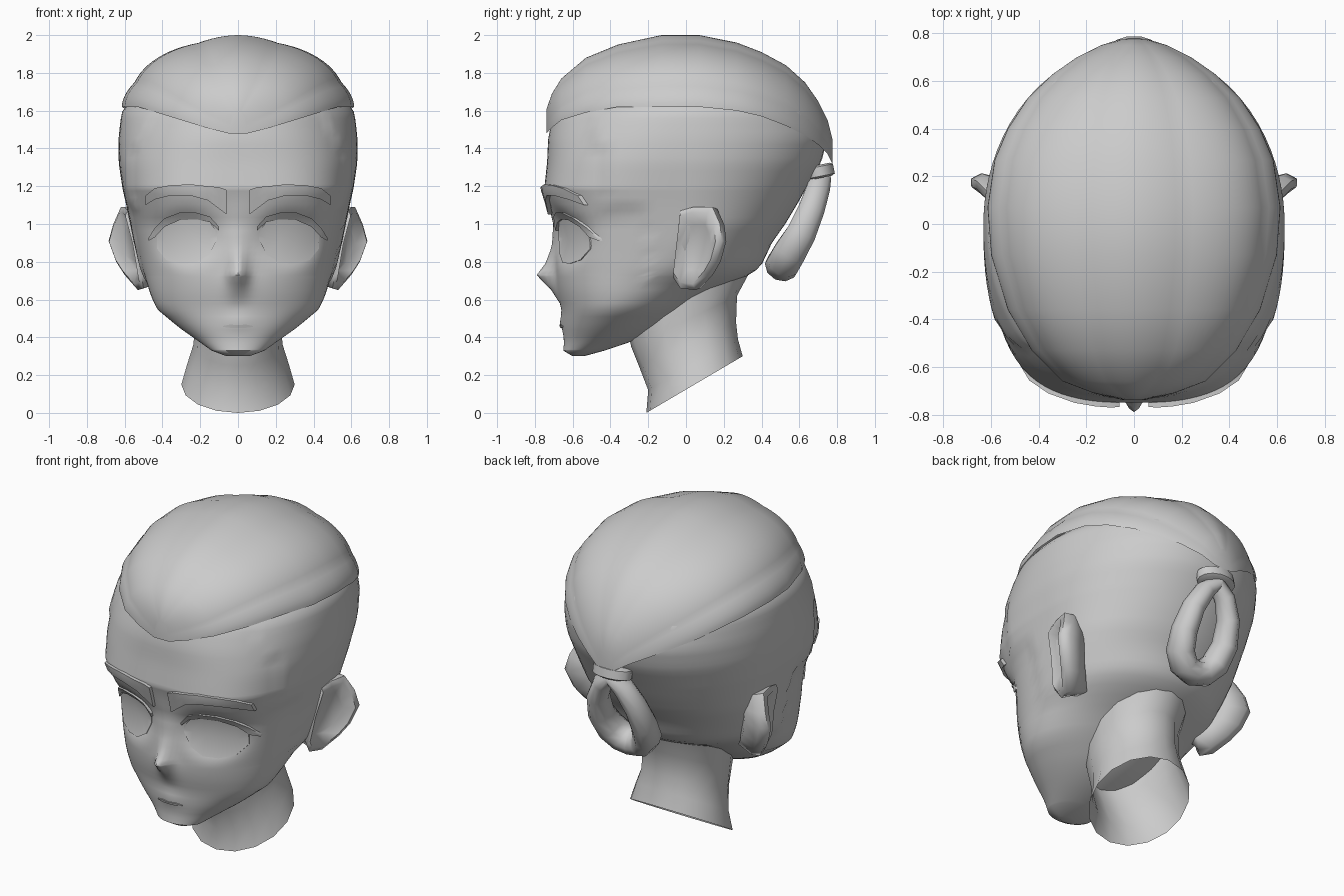
import bpy, bmesh, math
from mathutils import Vector

if "Cube" in bpy.data.objects:
    bpy.data.objects.remove(bpy.data.objects["Cube"])

grey = bpy.data.materials.new("plain_grey")
grey.diffuse_color = (0.6, 0.6, 0.6, 1)
grey.use_nodes = True
grey.node_tree.nodes["Principled BSDF"].inputs["Base Color"].default_value = grey.diffuse_color


def lerp_table(table, k):
    """Interpolate rows of a table keyed on the first column."""
    if k <= table[0][0]:
        return table[0][1:]
    for a, b in zip(table, table[1:]):
        if k <= b[0]:
            t = (k - a[0]) / (b[0] - a[0])
            return [p + (q - p) * t for p, q in zip(a[1:], b[1:])]
    return table[-1][1:]


def finish(name, bm, angle=50):
    bmesh.ops.recalc_face_normals(bm, faces=bm.faces)
    me = bpy.data.meshes.new(name)
    bm.to_mesh(me)
    bm.free()
    ob = bpy.data.objects.new(name, me)
    bpy.context.collection.objects.link(ob)
    me.materials.append(grey)
    bpy.ops.object.select_all(action='DESELECT')
    ob.select_set(True)
    bpy.context.view_layer.objects.active = ob
    bpy.ops.object.shade_smooth_by_angle(angle=math.radians(angle))
    return ob


def loft(name, rings, closed=True, cap_start=False, cap_end=False, angle=50):
    bm = bmesh.new()
    vs = [[bm.verts.new(p) for p in r] for r in rings]
    n = len(vs[0])
    for a, b in zip(vs, vs[1:]):
        for i in range(n if closed else n - 1):
            j = (i + 1) % n
            bm.faces.new((a[i], a[j], b[j], b[i]))
    if cap_start:
        bm.faces.new(vs[0])
    if cap_end:
        bm.faces.new(vs[-1])
    return finish(name, bm, angle)


# Head sections: z, front y, back y, widest y, half width, squareness
HEAD = [
    (0.30, -0.60, -0.54, -0.57, 0.06, 2.0), (0.33, -0.65, -0.43, -0.55, 0.14, 2.0),
    (0.38, -0.645, -0.28, -0.48, 0.21, 2.0), (0.45, -0.655, -0.14, -0.42, 0.31, 2.0),
    (0.55, -0.66, 0.0, -0.35, 0.43, 2.0), (0.63, -0.68, 0.12, -0.3, 0.465, 2.1),
    (0.70, -0.69, 0.28, -0.25, 0.485, 2.2), (0.77, -0.69, 0.39, -0.15, 0.51, 2.4),
    (0.90, -0.69, 0.45, -0.05, 0.54, 2.6), (1.0, -0.69, 0.52, 0, 0.56, 2.7),
    (1.1, -0.72, 0.58, 0, 0.58, 2.9), (1.19, -0.75, 0.63, 0, 0.60, 3.0),
    (1.33, -0.735, 0.71, 0, 0.62, 2.7), (1.45, -0.73, 0.74, 0, 0.62, 2.4),
    (1.55, -0.71, 0.72, 0, 0.61, 2.2), (1.60, -0.69, 0.70, 0, 0.60, 2.1),
    (1.65, -0.63, 0.66, 0, 0.56, 2.0), (1.75, -0.5, 0.52, 0, 0.43, 2.0),
    (1.84, -0.3, 0.32, 0, 0.25, 2.0)]
# Nose: z, forward amount, spread
NOSE = [(0.58, 0, 0.06), (0.65, 0.03, 0.06), (0.73, 0.10, 0.05), (0.79, 0.055, 0.05),
        (0.88, 0.02, 0.05), (1.05, 0.01, 0.07), (1.15, 0, 0.07)]


def relief(x, z):
    """Forward offset of the face: nose, eye sockets and lips."""
    amp, s = lerp_table(NOSE, z)
    out = amp * math.exp(-(x / s) ** 2)
    dx, dz = (abs(x) - 0.27) / 0.16, (z - 0.93) / 0.13
    out -= 0.05 * math.exp(-(dx * dx + dz * dz) ** 2)
    out += 0.012 * math.exp(-(x / 0.08) ** 2 - ((z - 0.48) / 0.03) ** 2)
    return out


def front_y(x, z):
    yf, yb, yc, w, n = lerp_table(HEAD, z)
    k = max(0.0, 1 - min(1, abs(x) / w) ** n) ** (1 / n)
    return yc - (yc - yf) * k - relief(x, z)


def head_ring(z, seg=88):
    yf, yb, yc, w, n = lerp_table(HEAD, z)
    ring = []
    for i in range(seg):
        a = 2 * math.pi * i / seg
        th = a - 0.4 * math.sin(a)          # finer spacing across the face
        s, c = math.sin(th), math.cos(th)
        d, e = (yc - yf, n) if c > 0 else (yb - yc, 2.0)
        r = ((abs(s) / w) ** e + (abs(c) / d) ** e) ** (-1 / e)
        x, y = r * s, yc - r * c
        if c > 0:
            y -= relief(x, z) * min(1, c * 2)
        hairline = -0.5 if z > 1.4 else -0.43 if z > 1.1 else -0.2
        if z > 0.7 and y > hairline:        # raised side hair
            x, y = x * 1.02, y * 1.01
        ring.append((x, y, z))
    return ring


zs = sorted({round(0.30 + 0.035 * i, 3) for i in range(44)} | {0.33, 0.73, 1.19, 1.84})
loft("head", [head_ring(z) for z in zs], cap_start=True, cap_end=True, angle=60)

# Neck: front y, front z, back y, back z, half width (tilted rings, open below)
NECK = [(-0.21, 0.0, 0.30, 0.30, 0.30), (-0.20, 0.12, 0.275, 0.39, 0.27),
        (-0.25, 0.25, 0.265, 0.48, 0.235), (-0.29, 0.35, 0.27, 0.62, 0.23),
        (-0.32, 0.48, 0.34, 0.75, 0.25), (-0.3, 0.6, 0.36, 0.82, 0.25)]
neck = []
for yf, zf, yb, zb, w in NECK:
    ring = []
    for i in range(16):
        a = 2 * math.pi * i / 16
        t = (1 - math.cos(a)) / 2
        ring.append((w * math.sin(a), yf + (yb - yf) * t, zf + (zb - zf) * t))
    neck.append(ring)
loft("neck", neck)

# Combed-back hair: y, half width, lower edge z, crown z
HAIR = [(-0.738, 0.05, 1.48, 1.61), (-0.71, 0.17, 1.51, 1.69), (-0.66, 0.30, 1.55, 1.77),
        (-0.53, 0.43, 1.59, 1.88), (-0.36, 0.53, 1.62, 1.95), (-0.13, 0.60, 1.62, 2.0),
        (0.07, 0.615, 1.62, 2.0), (0.27, 0.585, 1.60, 1.96), (0.40, 0.53, 1.57, 1.91),
        (0.53, 0.445, 1.52, 1.84), (0.63, 0.34, 1.47, 1.75), (0.70, 0.24, 1.42, 1.65),
        (0.75, 0.14, 1.37, 1.55), (0.775, 0.06, 1.32, 1.45)]
hair = []
for y, w, zb, h in HAIR:
    ring = []
    for i in range(49):
        a = math.pi * i / 48
        g = 1 - 0.03 * (1 - abs(math.cos(4 * (a - math.pi / 2))))   # combed lobes
        c, s = math.cos(a), max(0, math.sin(a))
        x = math.copysign(abs(c) ** (2 / 1.85), c)
        ring.append((w * g * x, y, zb + (h - zb) * g * s ** (2 / 1.85)))
    hair.append(ring)
loft("combed_hair", hair, closed=False, cap_start=True, cap_end=True, angle=60)

# Ears: rim outline, lofted from a root in the head to a dished front
EAR = [(0.585, -0.03, 1.07), (0.60, 0.04, 1.09), (0.62, 0.14, 1.09), (0.66, 0.18, 1.0),
       (0.685, 0.19, 0.91), (0.645, 0.16, 0.80), (0.60, 0.12, 0.73), (0.53, 0.05, 0.65),
       (0.50, -0.03, 0.66), (0.51, -0.07, 0.72), (0.54, -0.05, 0.90)]
centre = Vector((0.585, 0.055, 0.88))


def ear_ring(scale, shift):
    return [centre + (Vector(p) - centre) * scale + Vector(shift) for p in EAR]


for side, sx in (("left", 1), ("right", -1)):
    rings = [ear_ring(0.8, (-0.14, 0.02, 0)), ear_ring(0.95, (-0.04, 0.03, 0)),
             ear_ring(1.0, (0, 0, 0)), ear_ring(0.86, (0.012, -0.015, 0)),
             ear_ring(0.55, (-0.02, 0, 0))]
    loft(side + "_ear", [[(sx * p.x, p.y, p.z) for p in r] for r in rings],
         cap_start=True, cap_end=True, angle=60)

# Thin face plates: rows of x, low z, high z laid on the face
BROW = [(0.06, 1.05, 1.18), (0.10, 1.08, 1.195), (0.16, 1.125, 1.20), (0.25, 1.15, 1.21),
        (0.36, 1.15, 1.205), (0.44, 1.13, 1.19), (0.49, 1.10, 1.15)]
LID = [(0.10, 0.965, 0.985), (0.15, 1.01, 1.04), (0.22, 1.025, 1.06), (0.31, 1.02, 1.06),
       (0.39, 0.985, 1.03), (0.44, 0.93, 0.98), (0.475, 0.91, 0.925)]
EYE = [(0.11, 0.92, 0.96), (0.15, 0.84, 1.01), (0.22, 0.795, 1.03), (0.30, 0.79, 1.025),
       (0.38, 0.81, 0.99), (0.43, 0.87, 0.94)]
LIP = [(-0.08, 0.455, 0.46), (-0.04, 0.45, 0.468), (0, 0.45, 0.464), (0.04, 0.45, 0.468),
       (0.08, 0.455, 0.46)]


def plate(name, rows, lift, sx=1):
    rings = []
    for x, lo, hi in rows:
        mid = (lo + hi) / 2
        rings.append([(sx * x, front_y(x, z) - d, z) for z, d in
                      ((lo, lift), (mid, lift), (hi, lift), (hi, -0.01), (mid, -0.01), (lo, -0.01))])
    loft(name, rings, cap_start=True, cap_end=True, angle=40)


for side, sx in (("left", 1), ("right", -1)):
    plate(side + "_eyebrow", BROW, 0.022, sx)
    plate(side + "_upper_lid", LID, 0.016, sx)
    plate(side + "_eye", EYE, 0.006, sx)
plate("lips", LIP, 0.006)

# Looped ponytail: flattened ring hanging from the tie
PATH = [(0.0, 0.71, 1.25), (0.07, 0.70, 1.19), (0.125, 0.665, 1.08), (0.145, 0.61, 0.95),
        (0.125, 0.55, 0.85), (0.07, 0.515, 0.79), (0.0, 0.505, 0.775)]
path = [Vector(p) for p in PATH] + [Vector((-x, y, z)) for x, y, z in PATH[-2:0:-1]]
tail = []
across = Vector((0, 0.9, -0.43))
for i, p in enumerate(path):
    tangent = (path((i + 1) % len(path)) if callable(path) else path[(i + 1) % len(path)]) - path[i - 1]
    u = tangent.cross(across).normalized()
    v = u.cross(tangent).normalized()
    r = 0.06 + 0.03 * min(1, (1.25 - p.z) / 0.4)
    tail.append([p + u * r * 0.85 * math.cos(a) + v * r * math.sin(a)
                 for a in (2 * math.pi * k / 10 for k in range(10))])
loft("ponytail_loop", tail + [tail[0]], angle=70)

# Hair tie: tilted oval band
band = []
for s, h in ((0.8, -0.034), (1, -0.025), (1, 0.025), (0.8, 0.034)):
    ring = []
    for i in range(14):
        a = 2 * math.pi * i / 14
        y = 0.08 * s * math.sin(a)
        ring.append((0.12 * s * math.cos(a), 0.705 + y - 0.2 * h, 1.278 + h + 0.2 * y))
    band.append(ring)
loft("hair_tie", band, cap_start=True, cap_end=True, angle=40)
